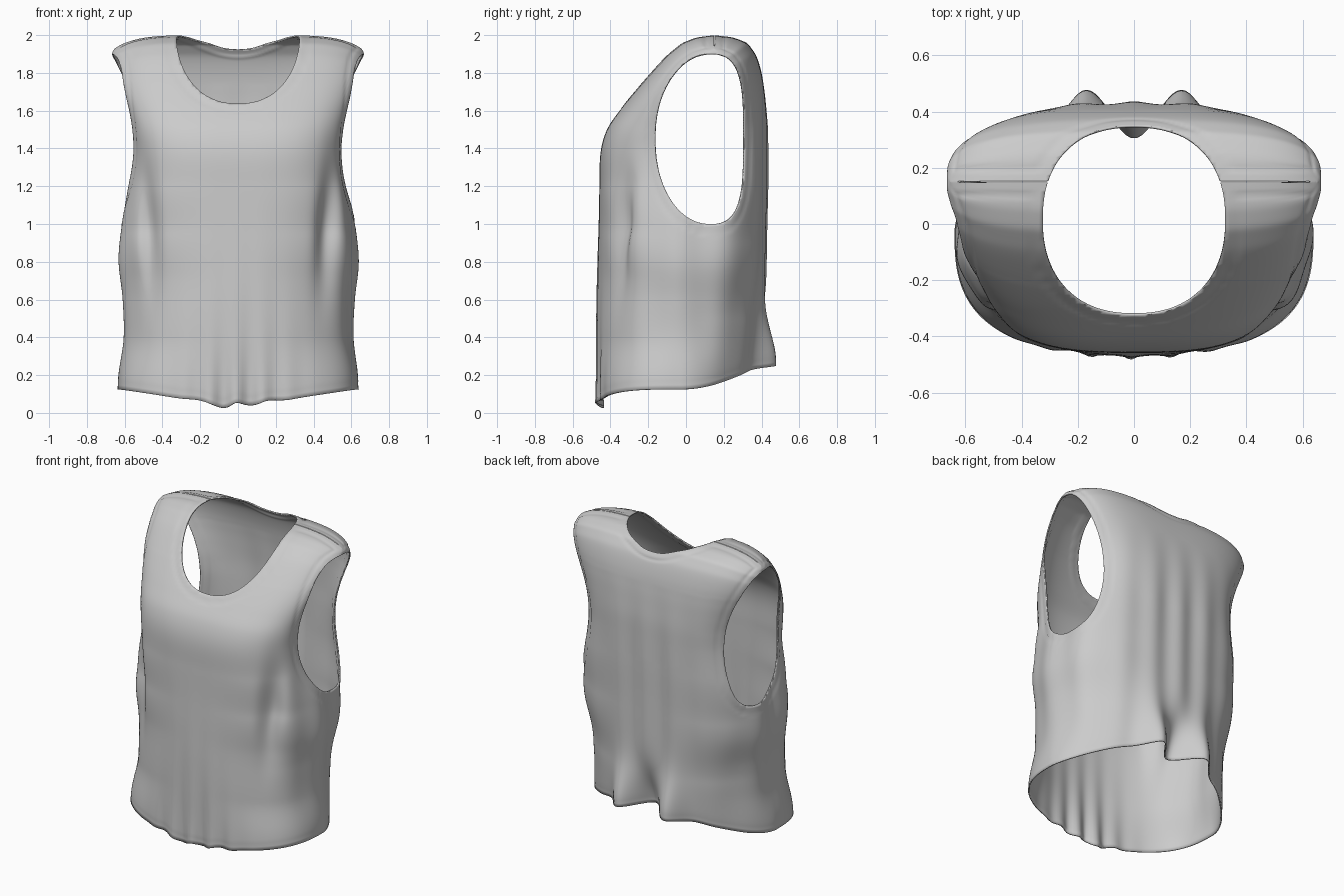
import bpy, bmesh
from math import sin, cos, pi, exp
from mathutils.kdtree import KDTree

if "Cube" in bpy.data.objects:
    bpy.data.objects.remove(bpy.data.objects["Cube"])

COLS, ROWS = 240, 130

# z, half width, front y, back y
PROFILE = [(0.0, .645, -.462, .405), (.2, .634, -.466, .41), (.4, .607, -.471, .415),
           (.6, .612, -.472, .418), (.8, .632, -.468, .42), (1.0, .612, -.462, .423),
           (1.2, .577, -.458, .428), (1.38, .56, -.452, .430), (1.5, .57, -.418, .43),
           (1.6, .595, -.352, .424), (1.7, .625, -.275, .415), (1.8, .652, -.192, .4),
           (1.9, .668, -.10, .368), (1.96, .67, -.025, .325), (1.99, .663, .055, .245),
           (2.0, .655, .15, .15)]
# z, squareness of the cross-section, front and back half
FRONT = [(.1, 2.8), (.4, 2.35), (.7, 2.2), (.95, 2.5), (1.2, 2.95), (1.5, 3.2), (1.8, 3.4)]
BACK = [(.1, 1.75), (.5, 2.1), (.9, 2.7), (1.2, 3.1), (1.5, 3.2), (1.8, 3.2)]


def profile(z):
    """Smooth interpolation of the side and front outlines at height z."""
    n = len(PROFILE)
    i = max(k for k in range(n - 1) if PROFILE[k][0] <= z or k == 0)
    p, q = PROFILE[i], PROFILE[i + 1]
    o, r = PROFILE[max(i - 1, 0)], PROFILE[min(i + 2, n - 1)]
    h = q[0] - p[0]
    t = (z - p[0]) / h
    res = []
    for c in (1, 2, 3):
        m0 = (q[c] - o[c]) / (q[0] - o[0]) * h
        m1 = (r[c] - p[c]) / (r[0] - p[0]) * h
        if i >= n - 4:                      # straight steps on the shoulder crown
            m0 = m1 = q[c] - p[c]
        res.append((2*t**3 - 3*t**2 + 1)*p[c] + (t**3 - 2*t**2 + t)*m0
                   + (3*t**2 - 2*t**3)*q[c] + (t**3 - t**2)*m1)
    return res


def ease(table, z):
    if z <= table[0][0]:
        return table[0][1]
    for (z0, a), (z1, b) in zip(table, table[1:]):
        if z <= z1:
            t = (z - z0) / (z1 - z0)
            return a + (b - a) * t * t * (3 - 2 * t)
    return table[-1][1]


def bump(v, centre, width):
    return exp(-((v - centre) / width) ** 2)


def cloth_point(a, t):
    """Point of the uncut garment: a runs round the body, t from hem to shoulder ridge."""
    s = sin(a)
    hem = .125 + (.135 * s * s if s > 0 else -.075 * abs(s) ** 4)
    if s < 0:
        hem += .014 * cos(cos(a) * 20 + .9) * bump(cos(a), 0, .3) - .03 * bump(cos(a), -.1, .07)
    z = hem + (2 - hem) * sin(t * pi / 2) if t < 1 else 2.0
    w, yf, yb = profile(z)
    n = ease(FRONT if s < 0 else BACK, z)
    r = (abs(cos(a)) ** n + abs(s) ** n) ** (-1 / n)
    x = w * r * cos(a)
    y = (yf + yb) / 2 + (yb - yf) / 2 * r * s
    ax = abs(x)
    fade = max(0, min(1, (1.75 - z) / .5))
    side = min(1, abs(s) * 2)
    if s < 0:
        # pleats at the front hem and the drape beside the bust
        y -= .022 * cos(x * 44 + .5) * bump(x, 0, .24) * exp(-max(0, z - .03) / .25)
        dent = .05 * bump(ax, .49 - .06 * (1.2 - z), .05) * bump(z, 1.0, .3)
        y += dent * side
        x -= .35 * dent * (1 if x > 0 else -1)
    else:
        # two flares and the inward fold at the back hem
        low = exp(-(max(0, z - .24) / .24) ** 2)
        y += low * (.085 * bump(ax, .17, .085) - .11 * bump(ax, 0, .075)) * side
        y += .008 * cos(x * 31) * fade * side * bump(x, 0, .4)
        # slack cloth behind the armhole
        x += .02 * bump(abs(cos(a)), .8, .15) * bump(z, 1.15, .25) * (1 if x > 0 else -1)
    # soft vertical folds on the sides
    x *= 1 + .012 * cos(11 * a + .5 * z) * fade * (1 - abs(s) ** 3) * (1 - bump(z, .1, .3))
    # sloping outer shoulder
    z -= .075 * min(1, ax / .66) ** 6 * max(0, min(1, (z - 1.6) / .35))
    return x, y, z


def neck(co):
    if co.z < 1.5:
        return 9
    return ((abs(co.x) / .325) ** 2.3 + (abs(co.y - .013) / .337) ** 2.3) ** .5


def armhole(co):
    if abs(co.x) < .42:
        return 9
    dz = (co.z - 1.45) / .45
    y = co.y - .072 - .06 * dz * dz
    return ((abs(y) / .235) ** 2.4 + abs(dz) ** 2.4) ** .5


def cut_opening(bm, field):
    """Remove faces where field < 1 and slide the border onto the curve field = 1."""
    val = {v: field(v.co) for v in bm.verts}
    gone = [f for f in bm.faces if all(val[v] < 1 for v in f.verts)]
    moves = {}
    for v in bm.verts:
        if val[v] >= 1:
            continue
        best = None
        for o in {o for f in v.link_faces for o in f.verts if val[o] >= 1}:
            lo, hi = 0.0, 1.0
            for _ in range(14):
                mid = (lo + hi) / 2
                if field(v.co.lerp(o.co, mid)) < 1:
                    lo = mid
                else:
                    hi = mid
            p = v.co.lerp(o.co, hi)
            d = (p - v.co).length
            if best is None or d < best[0]:
                best = (d, p)
        if best:
            moves[v] = best[1]
    for v, p in moves.items():
        v.co = p
    bmesh.ops.delete(bm, geom=gone, context='FACES')


# Garment shell
bm = bmesh.new()
grid = [[bm.verts.new(cloth_point(2 * pi * (c + .5) / COLS, r / ROWS)) for c in range(COLS)]
        for r in range(ROWS + 1)]
for r in range(ROWS):
    for c in range(COLS):
        d = (c + 1) % COLS
        bm.faces.new((grid[r][c], grid[r][d], grid[r + 1][d], grid[r + 1][c]))
bmesh.ops.remove_doubles(bm, verts=bm.verts, dist=.0008)
crown = [v for v in bm.verts if v.co.z > 1.75]
for _ in range(10):
    bmesh.ops.smooth_vert(bm, verts=crown, factor=.5, use_axis_x=False,
                          use_axis_y=True, use_axis_z=True)

# Neck and arm openings
cut_opening(bm, neck)
cut_opening(bm, armhole)
bmesh.ops.remove_doubles(bm, verts=bm.verts, dist=.0008)
bmesh.ops.recalc_face_normals(bm, faces=bm.faces)

# Stitched seam groove at an even distance from every border
bm.normal_update()
border = [v for v in bm.verts if v.is_boundary]
tree = KDTree(len(border))
for i, v in enumerate(border):
    tree.insert(v.co, i)
tree.balance()
shift = {}
for v in bm.verts:
    dist = tree.find(v.co)[2]
    band = .045 if v.co.z > .6 else .03
    shift[v] = v.normal * .004 * bump(dist, band, .009)
for v, d in shift.items():
    v.co -= d

mesh = bpy.data.meshes.new("tank_top")
bm.to_mesh(mesh)
bm.free()
top = bpy.data.objects.new("tank_top", mesh)
bpy.context.collection.objects.link(top)
bpy.context.view_layer.objects.active = top
top.select_set(True)

# Cloth thickness
thick = top.modifiers.new("cloth_thickness", 'SOLIDIFY')
thick.thickness = .008
thick.offset = -1
bpy.ops.object.shade_smooth_by_angle(angle=1.0)
